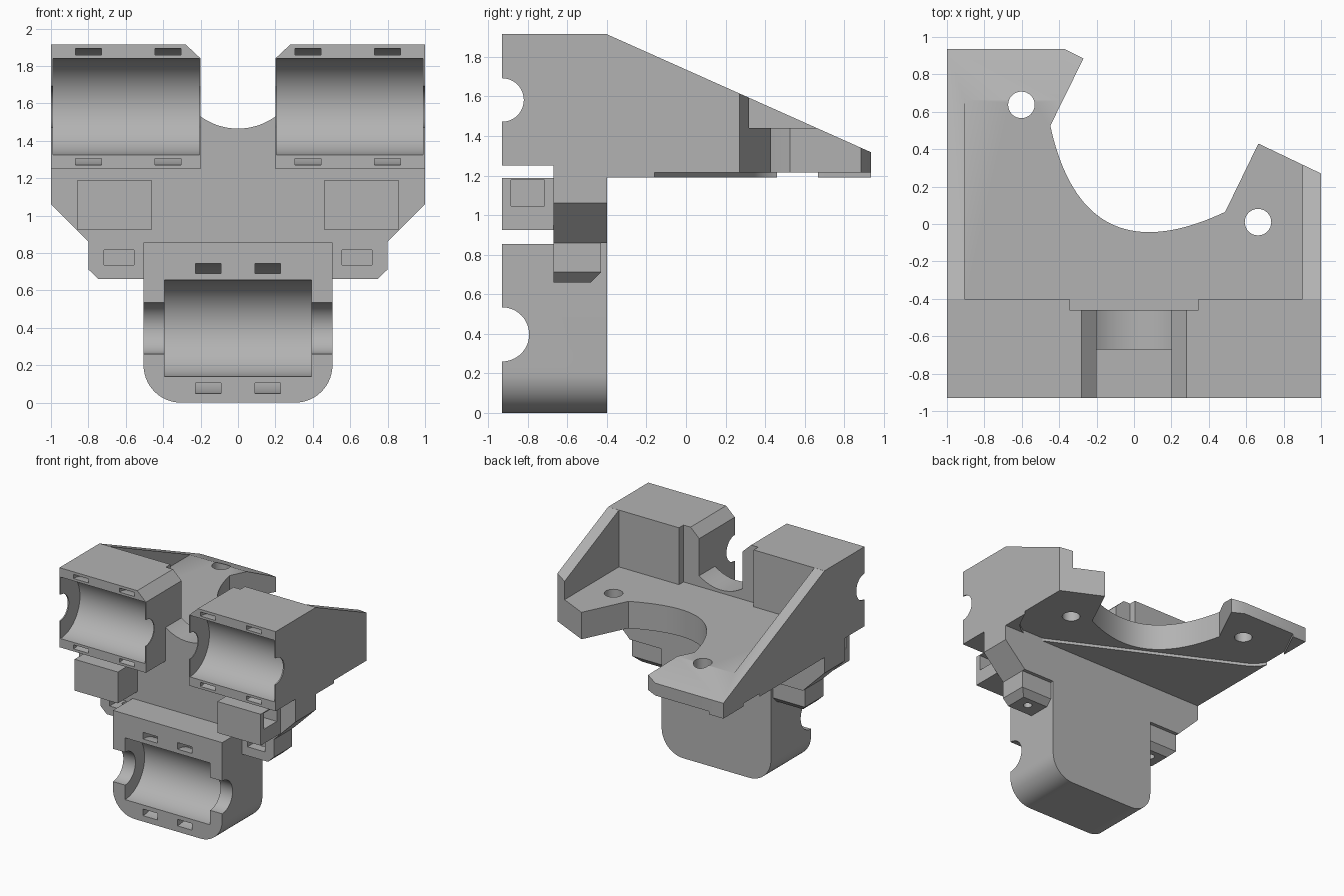
import bpy, bmesh, math

if "Cube" in bpy.data.objects:
    bpy.data.objects.remove(bpy.data.objects["Cube"])

grey = bpy.data.materials.new("light_grey")
grey.diffuse_color = (0.45, 0.45, 0.45, 1)
grey.use_nodes = True
grey.node_tree.nodes["Principled BSDF"].inputs["Base Color"].default_value = grey.diffuse_color


def prism(name, pts, axis, a, b):
    """Extrude a 2D outline along an axis from a to b."""
    place = {"x": lambda p, q, t: (t, p, q),
             "y": lambda p, q, t: (p, t, q),
             "z": lambda p, q, t: (p, q, t)}[axis]
    bm = bmesh.new()
    lo = [bm.verts.new(place(p, q, a)) for p, q in pts]
    hi = [bm.verts.new(place(p, q, b)) for p, q in pts]
    bm.faces.new(lo)
    bm.faces.new(hi)
    n = len(pts)
    for i in range(n):
        j = (i + 1) % n
        bm.faces.new((lo[i], lo[j], hi[j], hi[i]))
    bmesh.ops.recalc_face_normals(bm, faces=bm.faces)
    me = bpy.data.meshes.new(name)
    bm.to_mesh(me)
    bm.free()
    me.materials.append(grey)
    ob = bpy.data.objects.new(name, me)
    bpy.context.collection.objects.link(ob)
    return ob


def box(name, x0, x1, y0, y1, z0, z1):
    return prism(name, [(x0, y0), (x1, y0), (x1, y1), (x0, y1)], "z", z0, z1)


def arc(cx, cy, r, a0, a1, n):
    return [(cx + r * math.cos(math.radians(a0 + (a1 - a0) * i / n)),
             cy + r * math.sin(math.radians(a0 + (a1 - a0) * i / n))) for i in range(n + 1)]


def circle(cx, cy, r, n=48):
    return arc(cx, cy, r, 0, 360, n)[:-1]


def cut(ob, *cutters):
    """Subtract the cutters, then remove them."""
    for c in cutters:
        m = ob.modifiers.new("cut", "BOOLEAN")
        m.operation, m.solver, m.object = "DIFFERENCE", "EXACT", c
        bpy.context.view_layer.update()
        me = bpy.data.meshes.new_from_object(ob.evaluated_get(bpy.context.evaluated_depsgraph_get()))
        ob.modifiers.clear()
        ob.data = me
        bpy.data.objects.remove(c)


def tie_slot(x0, x1, z, r0, r1):
    """Half-ring tunnel for a strap around a bearing."""
    pts = arc(FRONT, z, r1, -90, 90, 32) + arc(FRONT, z, r0, 90, -90, 32)
    pts = [(FRONT - 0.05, z - r1)] + pts[:33] + [(FRONT - 0.05, z + r1), (FRONT - 0.05, z + r0)] \
        + pts[33:] + [(FRONT - 0.05, z - r0)]
    return prism("slot_cutter", pts, "x", x0, x1)


FRONT, FACE, BACK = -0.93, -0.67, -0.40

# Back plate with sloped shoulders and a round dip in the neck
half = [(0.5, 0.66), (0.505, 0.86), (0.8, 0.86), (1, 1.06), (1, 1.25), (0.2, 1.25)]
dip = arc(0, 1.805, 0.34, -54, -126, 24)
dip = [(0.2, dip[0][1])] + dip[1:-1] + [(-0.2, dip[0][1])]
plate = prism("back_plate", half + dip + [(-x, z) for x, z in reversed(half)], "y", FACE, BACK)
cut(plate, box("neck_cutter", -0.345, 0.345, -0.46, -0.3, 1.44, 2))

# Upper bearing holders
for s, side in ((-1, "left"), (1, "right")):
    prof = [(s * x, z) for x, z in ((0.2, 1.25), (1, 1.25), (1, 1.915), (0.28, 1.915), (0.2, 1.84))]
    holder = prism(side + "_bearing_holder", prof, "y", FRONT, BACK)
    cut(holder,
        prism("bore", circle(FRONT, 1.582, 0.257, 64), "x", s * 0.207, s * 0.99),
        prism("rod", circle(FRONT, 1.582, 0.11), "x", s * 0.1, s * 1.1),
        tie_slot(s * 0.305, s * 0.445, 1.582, 0.277, 0.311),
        tie_slot(s * 0.73, s * 0.87, 1.582, 0.277, 0.311),
        box("notch", *sorted((s * 0.1, s * 0.345)), -0.46, -0.3, 1.44, 2))

# Lower bearing holder with rounded bottom corners
prof = [(0.505, 0.855), (-0.505, 0.855)] + arc(-0.305, 0.2, 0.2, 180, 270, 14) + arc(0.305, 0.2, 0.2, 270, 360, 14)
lower = prism("lower_bearing_holder", prof, "y", FRONT, BACK)
cut(lower,
    prism("bore", circle(FRONT, 0.397, 0.258, 64), "x", -0.393, 0.393),
    prism("rod", circle(FRONT, 0.397, 0.137), "x", -0.6, 0.6),
    tie_slot(-0.227, -0.092, 0.397, 0.293, 0.348),
    tie_slot(0.092, 0.227, 0.397, 0.293, 0.348))

for s, side in ((-1, "left"), (1, "right")):
    # Belt clamps with a side pocket
    clamp = box(side + "_belt_clamp", *sorted((s * 0.46, s * 0.86)), FRONT, FACE, 0.925, 1.187)
    cut(clamp, box("pocket", *sorted((s * 0.56, s * 0.95)), -0.885, -0.715, 1.045, 1.178))
    # Lower tabs with nut pocket, screw hole and chamfered corner
    tab = prism(side + "_tab", [(FACE, 0.66), (-0.48, 0.66), (-0.43, 0.71), (-0.43, 0.86), (FACE, 0.86)],
                "x", s * 0.49, s * 0.8)
    cut(tab,
        prism("corner", [(s * 0.735, 0.65), (s * 0.85, 0.65), (s * 0.85, 0.76)], "y", -0.8, -0.3),
        box("nut", *sorted((s * 0.557, s * 0.717)), -0.75, -0.48, 0.735, 0.815),
        prism("screw", circle(s * 0.637, -0.56, 0.035, 24), "z", 0.6, 0.76))

# Motor arm: outline around a tilted opening, in axes u (across) and v (outward)
U, V, MID = (0.897, -0.442), (0.442, 0.897), (0.02, 0.295)


def uv(u, v):
    return (MID[0] + u * U[0] + v * V[0], MID[1] + u * U[1] + v * V[1])


opening = [uv(0.521 * t / 20, -0.327 * (1 - (t / 20) ** 2)) for t in range(-20, 21)]
outline = [(-1, BACK), (-1, 0.935), (-0.37, 0.935), (-0.27, 0.885)] + opening + [(0.665, 0.43), (1, 0.27), (1, BACK)]
arm = prism("motor_arm", outline, "z", 1.19, 2)
recess = [uv(*p) for p in arc(-0.83, -0.11, 0.25, 180, 270, 12) + arc(0.83, -0.11, 0.25, 270, 360, 12)
          + [(1.08, 1.6), (-1.08, 1.6)]]
cut(arm,
    prism("slope", [(BACK - 0.1, 1.959), (1.0, 1.289), (1.0, 2.2), (BACK - 0.1, 2.2)], "x", -1.2, 1.2),
    box("inside", -0.907, 0.9, -0.5, 1.1, 1.44, 2.3),
    prism("motor_seat", recess, "z", 1.1, 1.215),
    prism("hole_a", circle(-0.602, 0.637, 0.071, 32), "z", 1, 2),
    prism("hole_b", circle(0.663, 0.01, 0.071, 32), "z", 1, 2))

# Smooth curved walls, keep edges sharp
bpy.ops.object.select_all(action="SELECT")
bpy.context.view_layer.objects.active = arm
bpy.ops.object.shade_smooth_by_angle(angle=math.radians(30))
